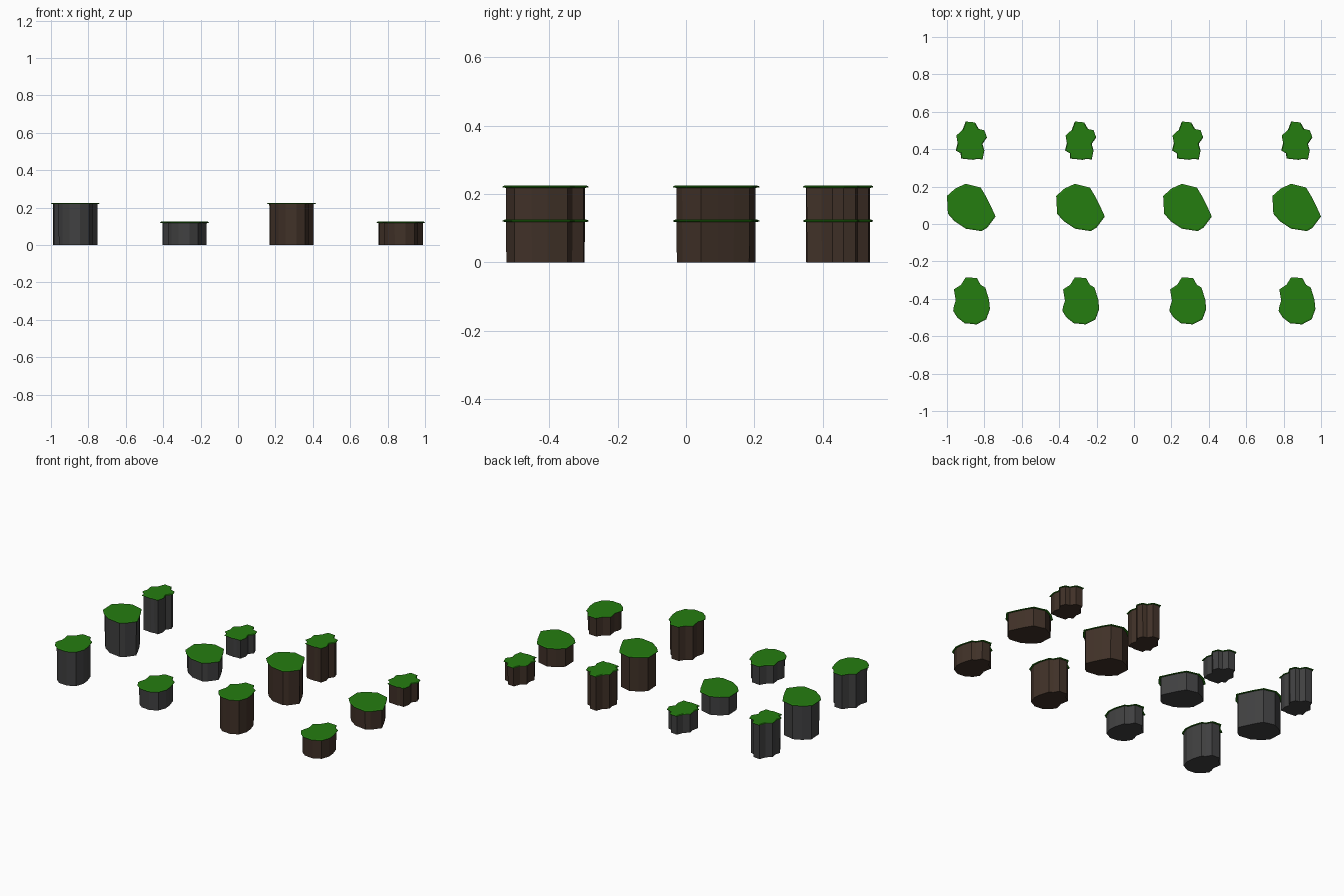
import bpy, bmesh

if "Cube" in bpy.data.objects:
    bpy.data.objects.remove(bpy.data.objects["Cube"])


def material(name, rgb):
    m = bpy.data.materials.new(name)
    m.diffuse_color = (*rgb, 1.0)
    m.use_nodes = True
    m.node_tree.nodes["Principled BSDF"].inputs["Base Color"].default_value = m.diffuse_color
    return m


GRASS = material("grass_green", (0.018, 0.205, 0.005))
STONE = material("dark_grey_stone", (0.052, 0.052, 0.053))
EARTH = material("dark_brown_earth", (0.052, 0.031, 0.021))

# Grass outlines, clockwise from above, in hundredths, relative to column centre
OUTLINES = {
    "front": [(-9.3, 6.5), (-5.5, 9), (-3, 13), (3, 12.6), (5, 9), (7.5, 7.5),
              (9.5, 1), (10, -4), (8, -9.5), (2.8, -12.2), (-1, -11.8), (-3.5, -11.6),
              (-7.5, -8.5), (-9.7, -5), (-9.3, -2.5), (-8.3, 0.5)],
    "middle": [(-13, 6.5), (-8.5, 10.5), (-3, 13), (5, 11), (8, 6), (10.5, 1),
               (13, -4.5), (8.5, -10.5), (5.5, -12.3), (-3, -11), (-9, -7), (-12.5, -3)],
    "back": [(-3, 10.5), (2, 10), (4, 6.5), (7, 5.8), (8.4, 2), (6, -1.5), (7, -5),
             (6, -9.8), (3, -9.5), (1, -10), (-5.5, -9.3), (-5.7, -6.5), (-8.3, -5),
             (-7.3, -1), (-8, 3), (-4.7, 6)],
}
ROW_Y = {"front": -0.415, "middle": 0.085, "back": 0.443}


def loft(name, outline, rings, location, mat):
    """Closed solid through rings of (scale, z), bottom to top."""
    bm = bmesh.new()
    pts = [(x / 100, y / 100) for x, y in reversed(outline)]
    n = len(pts)
    loops = [[bm.verts.new((x * s, y * s, z)) for x, y in pts] for s, z in rings]
    for a, b in zip(loops, loops[1:]):
        for i in range(n):
            j = (i + 1) % n
            bm.faces.new((a[i], a[j], b[j], b[i]))
    bm.faces.new(loops[0][::-1])
    bm.faces.new(loops[-1])
    bmesh.ops.recalc_face_normals(bm, faces=bm.faces)
    me = bpy.data.meshes.new(name)
    bm.to_mesh(me)
    bm.free()
    me.materials.append(mat)
    ob = bpy.data.objects.new(name, me)
    ob.location = location
    bpy.context.collection.objects.link(ob)


# Four columns: tall stone, low stone, tall earth, low earth
COLUMNS = [(-0.87, 0.225, STONE, "tall_stone"), (-0.286, 0.125, STONE, "low_stone"),
           (0.286, 0.225, EARTH, "tall_earth"), (0.87, 0.125, EARTH, "low_earth")]

for x, h, mat, kind in COLUMNS:
    for row, outline in OUTLINES.items():
        loc = (x, ROW_Y[row], 0)
        # Pillar body
        loft(f"{kind}_{row}_pillar", outline, [(0.91, 0), (0.915, h - 0.004)], loc, mat)
        # Thin overhanging grass cap with a slightly drooping rim
        loft(f"{kind}_{row}_grass", outline,
             [(0.93, h - 0.007), (1.0, h - 0.006), (1.0, h - 0.003), (0.94, h)], loc, GRASS)
